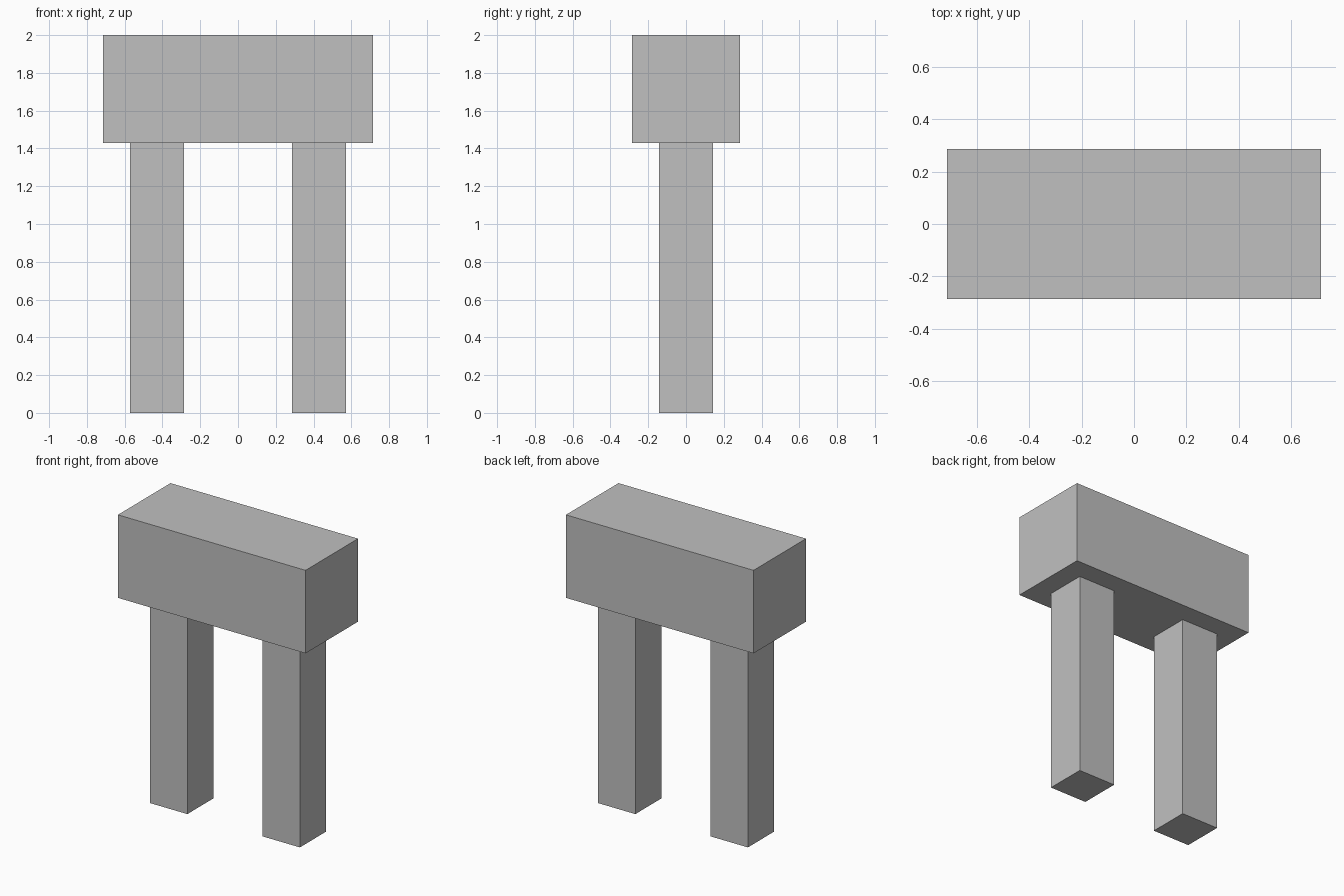
import bpy

# Remove the default object
cube = bpy.data.objects.get("Cube")
if cube:
    bpy.data.objects.remove(cube, do_unlink=True)

UNIT = 2 / 7  # the model is seven units tall

# Single grey material
GREY = (0.53, 0.53, 0.53, 1)
grey = bpy.data.materials.new("plain grey")
grey.use_nodes = True
grey.diffuse_color = GREY
grey.node_tree.nodes["Principled BSDF"].inputs["Base Color"].default_value = GREY


def block(name, size, x, base):
    """Add a box measured in units, resting at the given base height."""
    bpy.ops.mesh.primitive_cube_add(size=1, location=(x * UNIT, 0, (base + size[2] / 2) * UNIT))
    obj = bpy.context.object
    obj.name = name
    obj.scale = [s * UNIT for s in size]
    bpy.ops.object.transform_apply(location=False, rotation=False, scale=True)
    obj.data.materials.append(grey)
    return obj


# Two square legs
for side, sign in (("left", 1), ("right", -1)):
    block(side + "_leg", (1, 1, 5), sign * 1.5, 0)

# Crossbeam lying on the legs
block("top_beam", (5, 2, 2), 0, 5)
